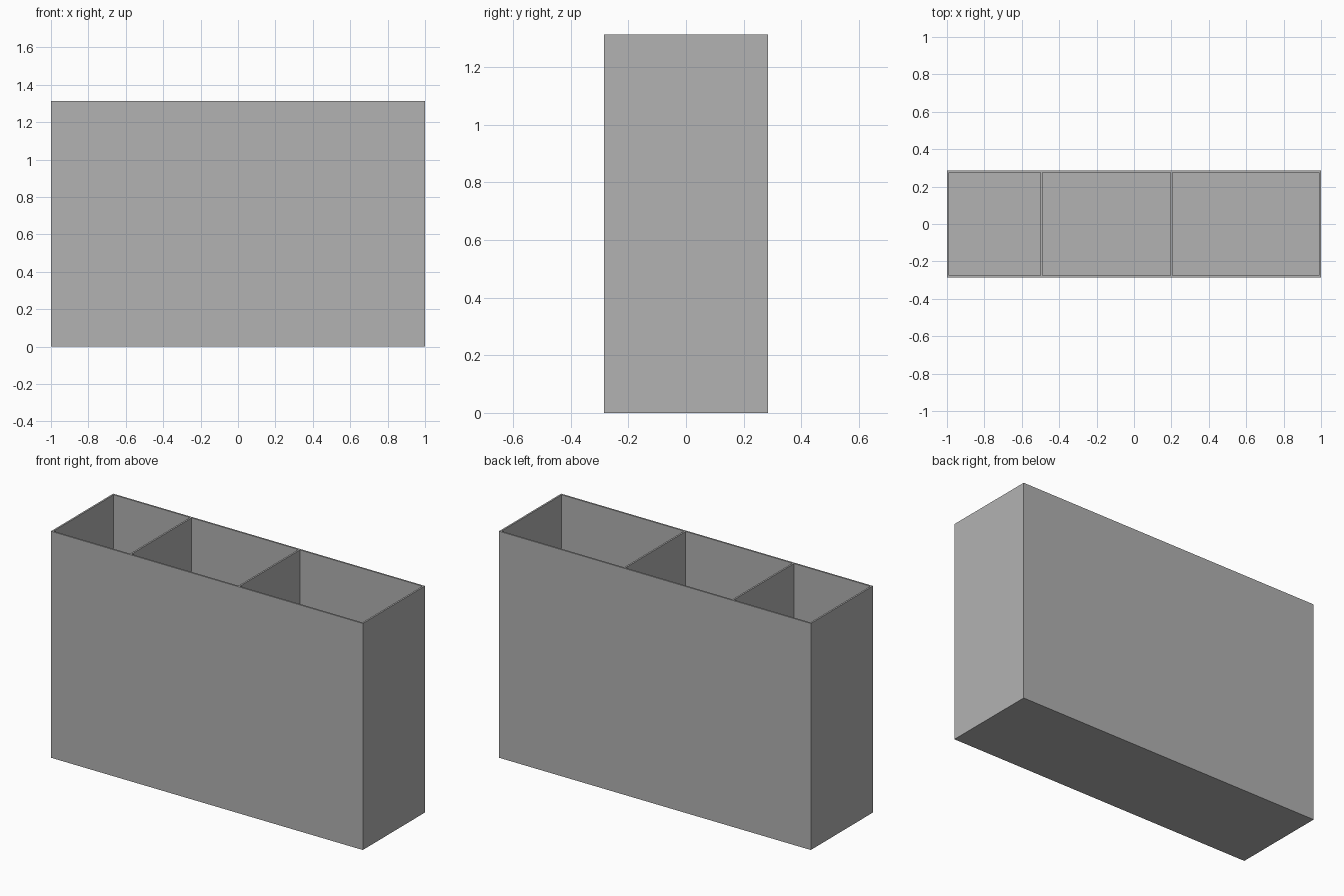
import bpy
import bmesh

cube = bpy.data.objects.get("Cube")
if cube:
    bpy.data.objects.remove(cube, do_unlink=True)

WIDTH, DEPTH, HEIGHT = 2.0, 0.57, 1.313
WALL = 0.01
DIVIDERS = (-0.495, 0.2)  # centre lines of the two partitions

# Grey material
grey = bpy.data.materials.new("plain grey")
grey.use_nodes = True
colour = (0.448, 0.448, 0.448, 1.0)
grey.diffuse_color = colour
grey.node_tree.nodes["Principled BSDF"].inputs["Base Color"].default_value = colour

# Rim plan: alternating walls and compartments
xs = [-WIDTH / 2, -WIDTH / 2 + WALL]
for d in DIVIDERS:
    xs += [d - WALL / 2, d + WALL / 2]
xs += [WIDTH / 2 - WALL, WIDTH / 2]
ys = [-DEPTH / 2, -DEPTH / 2 + WALL, DEPTH / 2 - WALL, DEPTH / 2]

bm = bmesh.new()
grid = [[bm.verts.new((x, y, HEIGHT)) for y in ys] for x in xs]
pockets = []
for i in range(len(xs) - 1):
    for j in range(len(ys) - 1):
        face = bm.faces.new((grid[i][j], grid[i + 1][j],
                             grid[i + 1][j + 1], grid[i][j + 1]))
        if i % 2 and j == 1:
            pockets.append(face)

# Outer walls and underside
border = [e for e in bm.edges if e.is_boundary]
skirt = bmesh.ops.extrude_edge_only(bm, edges=border)["geom"]
for v in skirt:
    if isinstance(v, bmesh.types.BMVert):
        v.co.z = 0
bmesh.ops.contextual_create(
    bm, geom=[e for e in skirt if isinstance(e, bmesh.types.BMEdge) and e.is_boundary])

# Sink each compartment to the floor
for face in pockets:
    sunk = bmesh.ops.extrude_discrete_faces(bm, faces=[face])["faces"][0]
    for v in sunk.verts:
        v.co.z = WALL

bmesh.ops.recalc_face_normals(bm, faces=bm.faces)
mesh = bpy.data.meshes.new("divided_box")
bm.to_mesh(mesh)
bm.free()
mesh.materials.append(grey)
box = bpy.data.objects.new("divided_box", mesh)
bpy.context.collection.objects.link(box)
